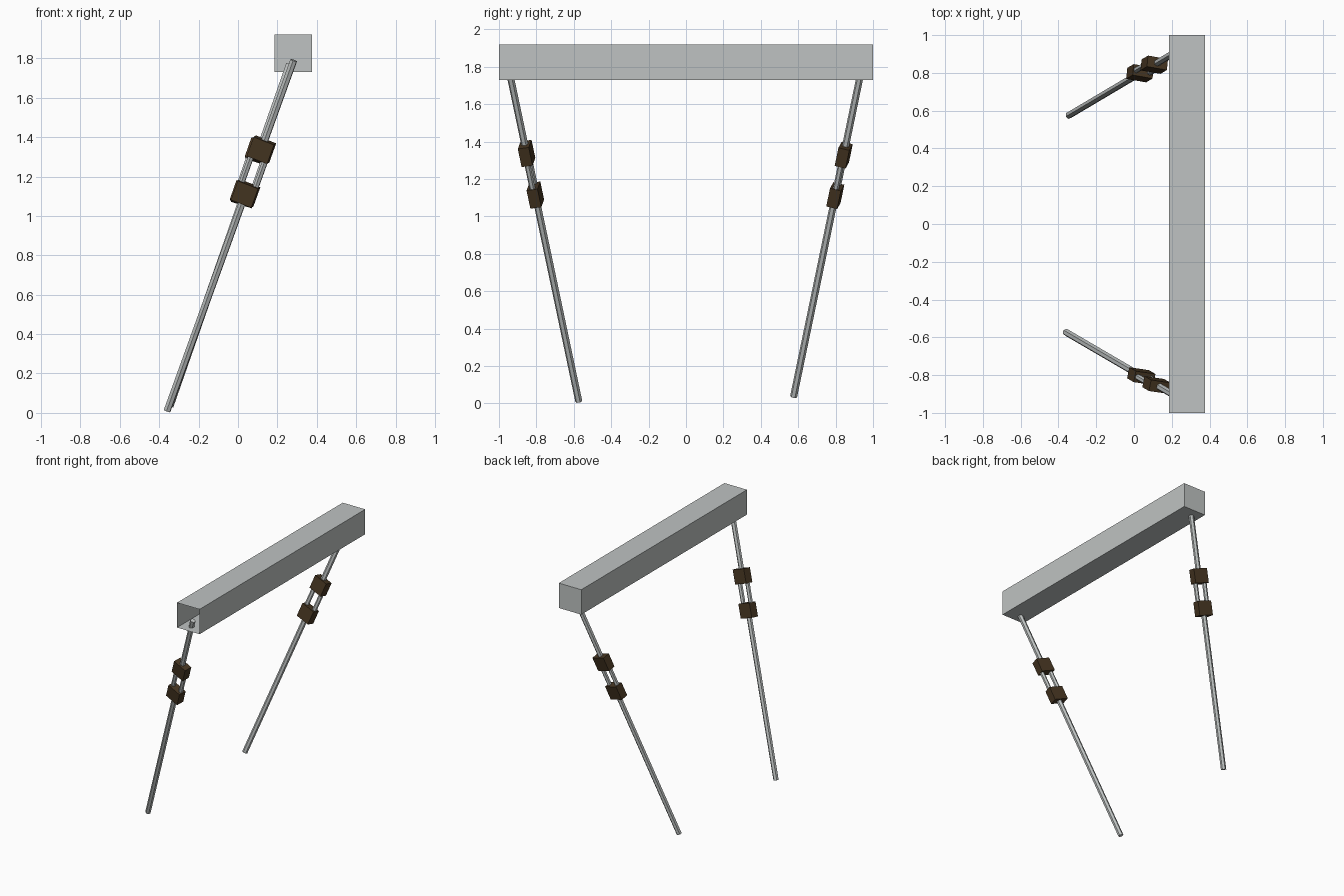
import bpy, bmesh, math
from mathutils import Vector, Matrix

if "Cube" in bpy.data.objects:
    bpy.data.objects.remove(bpy.data.objects["Cube"])


def material(name, rgb):
    m = bpy.data.materials.new(name)
    m.diffuse_color = (*rgb, 1)
    m.use_nodes = True
    m.node_tree.nodes["Principled BSDF"].inputs["Base Color"].default_value = m.diffuse_color
    return m


GREY = material("light grey metal", (0.52, 0.545, 0.54))
BROWN = material("dark brown", (0.062, 0.037, 0.016))


def add_object(name, bm, mat):
    me = bpy.data.meshes.new(name)
    bm.to_mesh(me)
    bm.free()
    me.materials.append(mat)
    ob = bpy.data.objects.new(name, me)
    bpy.context.collection.objects.link(ob)


def box(name, size, matrix, mat, open_front=False):
    bm = bmesh.new()
    bmesh.ops.create_cube(bm, size=1, matrix=matrix @ Matrix.Diagonal((*size, 1)))
    if open_front:
        ends = [f for f in bm.faces if f.normal.y < -0.9]
        bmesh.ops.delete(bm, geom=ends, context='FACES_ONLY')
    add_object(name, bm, mat)


def rod(name, start, end, radius, frame, mat):
    bm = bmesh.new()
    bmesh.ops.create_cone(bm, cap_ends=True, segments=6, radius1=radius, radius2=radius,
                          depth=(end - start).length,
                          matrix=Matrix.Translation((start + end) / 2) @ frame)
    add_object(name, bm, mat)


# Hollow beam, open at the front end
box("beam", (0.19, 2.0, 0.19), Matrix.Translation((0.28, 0, 1.825)), GREY, open_front=True)


# Leg: two rods in line, two blocks, and a pair of thin bars between the blocks
def leg(name, foot, top, side_hint):
    foot, top = Vector(foot), Vector(top)
    axis = (top - foot).normalized()
    hint = Vector(side_hint)
    side = (hint - axis * hint.dot(axis)).normalized()
    depth = axis.cross(side)
    frame = Matrix((side, depth, axis)).transposed().to_4x4()
    low, high = foot.lerp(top, 0.62), foot.lerp(top, 0.745)
    rod(name + "_lower_rod", foot, low, 0.019, frame, GREY)
    rod(name + "_upper_rod", high, top, 0.019, frame, GREY)
    for part, p in (("lower", low), ("upper", high)):
        box(f"{name}_{part}_block", (0.112, 0.06, 0.105), Matrix.Translation(p) @ frame, BROWN)
    for part, s in (("left", -1), ("right", 1)):
        off = side * 0.038 * s
        rod(f"{name}_{part}_bar", low + off, high + off, 0.016, frame, GREY)


leg("front_leg", (-0.36, -0.573, 0.01), (0.283, -0.948, 1.79), (1, -0.2, 0))
leg("rear_leg", (-0.345, 0.575, 0.035), (0.262, 0.935, 1.77), (1, -0.1, 0))
